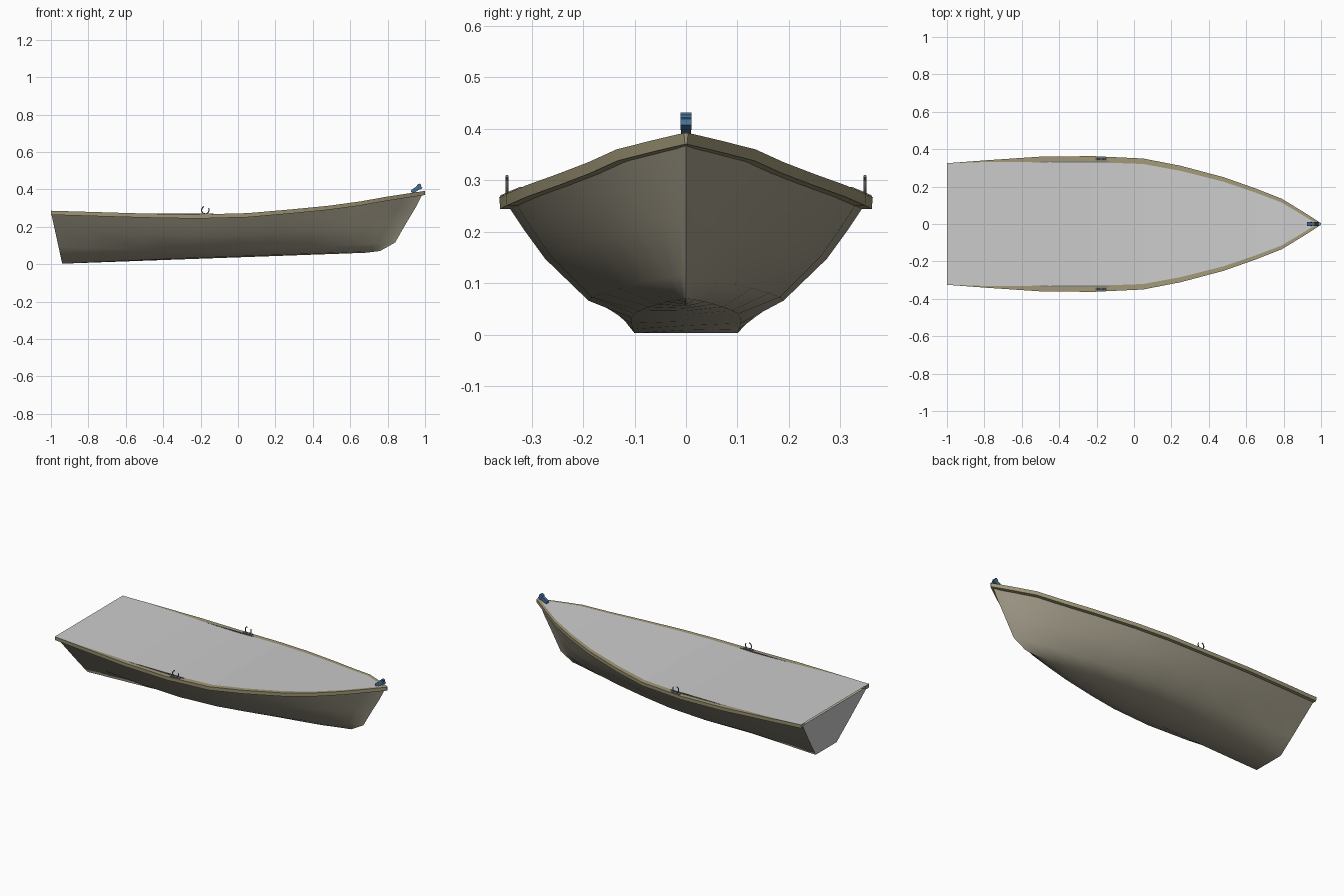
import bpy, bmesh, math
from mathutils import Matrix, Vector

if "Cube" in bpy.data.objects:
    bpy.data.objects.remove(bpy.data.objects["Cube"])


def material(name, rgb):
    m = bpy.data.materials.new(name)
    m.diffuse_color = (*rgb, 1)
    m.use_nodes = True
    m.node_tree.nodes["Principled BSDF"].inputs["Base Color"].default_value = m.diffuse_color
    return m


HULL = material("weathered_hull", (0.36, 0.33, 0.25))
TRIM = material("rail_wood", (0.36, 0.32, 0.19))
BLUE = material("blue_paint", (0.06, 0.16, 0.30))
DARK = material("dark_metal", (0.16, 0.16, 0.16))


def finish(name, bm, mat=None, smooth=None):
    bmesh.ops.remove_doubles(bm, verts=bm.verts, dist=0.0004)
    bmesh.ops.recalc_face_normals(bm, faces=bm.faces)
    me = bpy.data.meshes.new(name)
    bm.to_mesh(me)
    bm.free()
    ob = bpy.data.objects.new(name, me)
    bpy.context.collection.objects.link(ob)
    if mat:
        me.materials.append(mat)
    if smooth:
        bpy.ops.object.select_all(action='DESELECT')
        ob.select_set(True)
        bpy.context.view_layer.objects.active = ob
        bpy.ops.object.shade_smooth_by_angle(angle=math.radians(smooth))
    return ob


def loft(bm, rings, closed=False, caps=False):
    vs = [[bm.verts.new(p) for p in r] for r in rings]
    n = len(vs[0])
    for a, b in zip(vs, vs[1:]):
        for i in range(n if closed else n - 1):
            j = (i + 1) % n
            bm.faces.new((a[i], a[j], b[j], b[i]))
    if caps:
        bm.faces.new(vs[0])
        bm.faces.new(vs[-1])


# Stations along the rail: x, half width, sheer height
STATIONS = [(-1, .325, .286), (-.8, .34, .28), (-.5, .36, .271), (-.22, .363, .266),
            (.05, .35, .273), (.25, .311, .29), (.48, .25, .312), (.65, .19, .335),
            (.79, .135, .36), (.9, .068, .377), (.96, .03, .386), (1, .004, .392)]

# Cross-section fractions at stern and midship, and the stem profile
STERN = [(0, 0), (.32, 0), (.55, .33), (.78, .67), (.89, .835), (1, 1)]
MID = [(0, 0), (.3, .03), (.54, .17), (.78, .52), (.89, .75), (1, 1)]
STEM_X = [.68, .76, .84, .905, .95, .99]


def section(x, w, z):
    u = (x + 1) / 2
    s = min(1, u / .4)
    keel, top, half = .003 + .058 * u, z - .008, max(0, w - .012)
    pts = []
    for (ws, zs), (wm, zm), xe in zip(STERN, MID, STEM_X):
        fw, fz = ws + (wm - ws) * s, zs + (zm - zs) * s
        xs = -1 + .06 * (1 - zs)
        pts.append(Vector((xs + (xe - xs) * u, half * fw if u < 1 else 0,
                           keel + (top - keel) * fz)))
    return [Vector((p.x, -p.y, p.z)) for p in pts[:0:-1]] + pts


# Hull skin
bm = bmesh.new()
loft(bm, [section(*s) for s in STATIONS])
finish("hull", bm, HULL, 50)

# Flat raked transom
bm = bmesh.new()
bm.faces.new([bm.verts.new(p) for p in section(*STATIONS[0])])
finish("transom", bm)

# Rails along both sheer lines
for side, label in ((1, "left"), (-1, "right")):
    bm = bmesh.new()
    rings = []
    for x, w, z in STATIONS:
        inner = max(0, w - .034)
        rings.append([(x, side * inner, z), (x, side * w, z),
                      (x, side * max(0, w - .002), z - .022), (x, side * inner, z - .022)])
    loft(bm, rings, closed=True, caps=True)
    finish("rail_" + label, bm, TRIM, 30)

# Cover closing the top of the boat, following the sheer
bm = bmesh.new()
rings = []
for x, w, z in STATIONS[:-1]:
    half = w if x < -.7 else max(0, w - .03 + .012 * max(0, x))
    half = min(half, .331)
    rings.append([(x, -half, z + .001), (x, half, z + .001)])
loft(bm, rings)
finish("cover", bm)


def box(bm, size, loc, rot=0):
    m = Matrix.Translation(loc) @ Matrix.Rotation(rot, 4, 'Y') @ Matrix.Diagonal((*size, 1))
    bmesh.ops.create_cube(bm, size=1, matrix=m)


# Oarlocks: open ring on a small plate, with a thin inner strip
for side, label in ((1, "left"), (-1, "right")):
    bm = bmesh.new()
    rings = []
    for i in range(15):
        a = math.radians(75 - i * 290 / 14 + 360)
        a = math.radians(110 + i * 280 / 14)
        d = Vector((math.cos(a), 0, math.sin(a)))
        c = Vector((-.175, side * .348, .289)) + d * .02
        rings.append([c + d * .003 * math.cos(t) + Vector((0, .003 * math.sin(t), 0))
                      for t in (k * math.pi / 3 for k in range(6))])
    loft(bm, rings, closed=True, caps=True)
    box(bm, (.06, .018, .006), (-.175, side * .348, .268))
    finish("oarlock_" + label, bm, DARK, 40)

    bm = bmesh.new()
    box(bm, (.37, .007, .012), (-.315, side * .331, .265))
    finish("inner_strip_" + label, bm, DARK)

# Blue bow fitting: tilted block with a cap and a cross pin
bm = bmesh.new()
tilt = math.radians(-35)
box(bm, (.05, .018, .022), (.952, 0, .401), tilt)
box(bm, (.016, .022, .03), (.971, 0, .415), tilt)
box(bm, (.024, .02, .012), (.938, 0, .391), tilt)
bmesh.ops.create_cone(bm, cap_ends=True, segments=8, radius1=.007, radius2=.007, depth=.022,
                      matrix=Matrix.Translation((.972, 0, .422)) @ Matrix.Rotation(math.pi / 2, 4, 'X'))
finish("bow_fitting", bm, BLUE)
